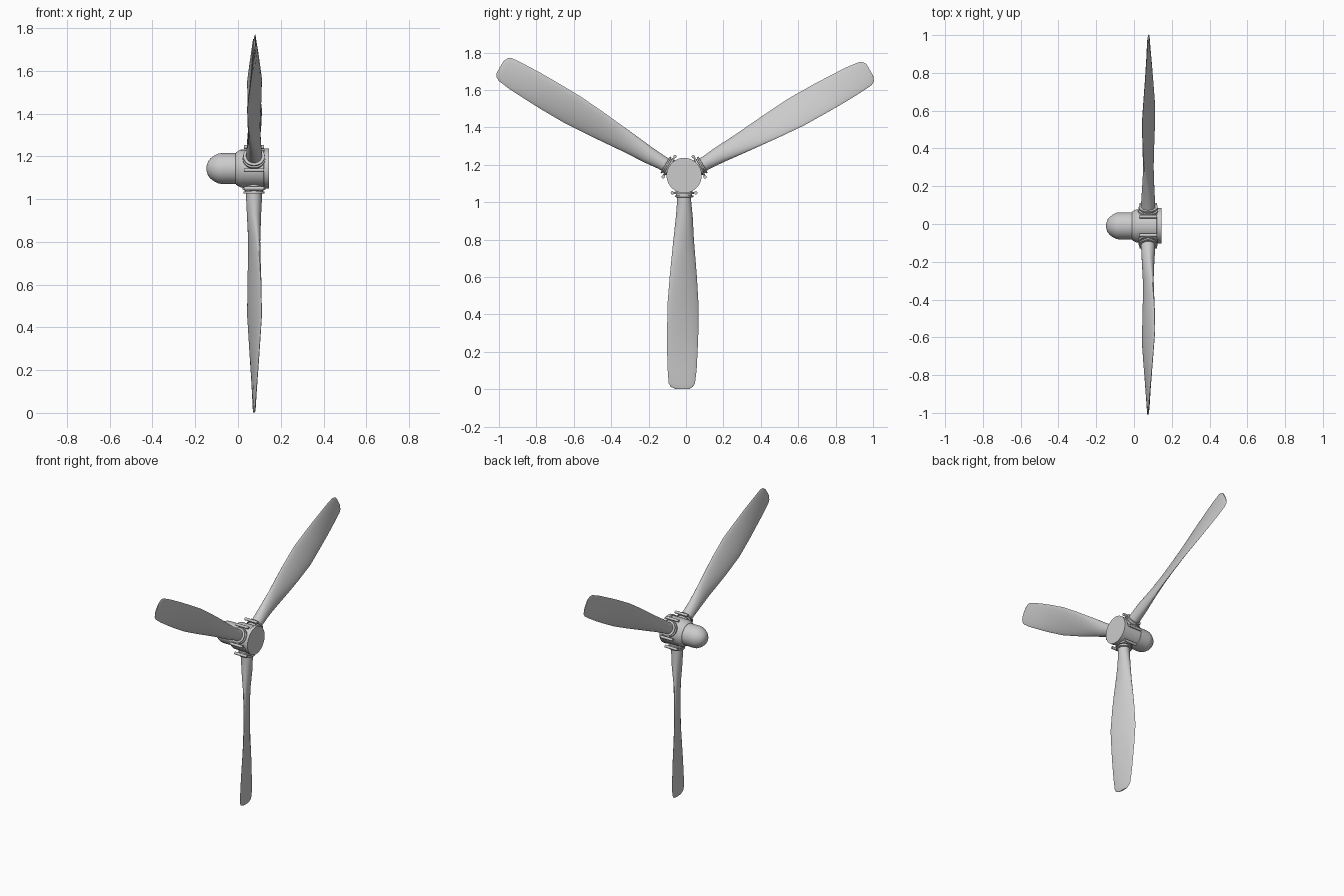
import bpy
import bmesh
from math import sin, cos, pi, radians
from mathutils import Matrix, Vector

if "Cube" in bpy.data.objects:
    bpy.data.objects.remove(bpy.data.objects["Cube"])

HUB = Vector((0, -0.01, 1.143))   # point on the spin axis, which runs along x
BLADE_X = 0.075                   # blade plane along the axis

metal = bpy.data.materials.new("plain_grey")
metal.use_nodes = True
GREY = (0.6, 0.6, 0.6, 1)
metal.diffuse_color = GREY
metal.node_tree.nodes["Principled BSDF"].inputs["Base Color"].default_value = GREY


def loft(name, rings, angle=0.0, sharp=35):
    """Skin a list of closed rings, cap both ends and turn about the spin axis."""
    bm = bmesh.new()
    loops = [[bm.verts.new(p) for p in ring] for ring in rings]
    count = len(loops[0])
    for a, b in zip(loops, loops[1:]):
        for i in range(count):
            j = (i + 1) % count
            bm.faces.new((a[i], a[j], b[j], b[i]))
    bm.faces.new(loops[0])
    bm.faces.new(loops[-1])
    bmesh.ops.recalc_face_normals(bm, faces=bm.faces)
    bm.transform(Matrix.Translation(HUB) @ Matrix.Rotation(angle, 4, "X"))
    mesh = bpy.data.meshes.new(name)
    bm.to_mesh(mesh)
    bm.free()
    mesh.materials.append(metal)
    obj = bpy.data.objects.new(name, mesh)
    bpy.context.collection.objects.link(obj)
    bpy.ops.object.select_all(action="DESELECT")
    obj.select_set(True)
    bpy.context.view_layer.objects.active = obj
    bpy.ops.object.shade_smooth_by_angle(angle=radians(sharp))
    return obj


def turned(profile, n, place):
    """Rings for a lathed profile of (distance, radius) pairs."""
    turns = [2 * pi * i / n for i in range(n)]
    return [[place(d, r * cos(t), r * sin(t)) for t in turns] for d, r in profile]


def along_axis(d, u, v):
    return (d, u, v)


def down_blade(d, u, v):
    return (BLADE_X + u, v, -d)


# Domed nose and hub barrel
loft("nose_dome", turned([(-0.147, 0.012), (-0.14, 0.034), (-0.128, 0.048), (-0.112, 0.06),
                          (-0.092, 0.07), (-0.075, 0.072), (0.0, 0.072)], 32, along_axis))
loft("hub_barrel", turned([(-0.012, 0.07), (-0.008, 0.077), (0.012, 0.088), (0.12, 0.088),
                           (0.122, 0.094), (0.145, 0.094)], 40, along_axis), sharp=25)

# Blade stations: radius, right edge, left edge, thickness, pitch slope
STATIONS = [
    (0.06, -0.038, 0.038, 0.074, 0), (0.14, -0.038, 0.038, 0.074, 0),
    (0.22, -0.044, 0.046, 0.066, 0.1), (0.34, -0.057, 0.052, 0.046, 0.32),
    (0.44, -0.067, 0.06, 0.036, 0.4), (0.54, -0.077, 0.068, 0.031, 0.42),
    (0.69, -0.089, 0.077, 0.027, 0.4), (0.84, -0.091, 0.076, 0.023, 0.28),
    (0.94, -0.091, 0.072, 0.02, 0.2), (1.04, -0.088, 0.067, 0.016, 0.12),
    (1.11, -0.083, 0.058, 0.013, 0.07), (1.13, -0.072, 0.047, 0.011, 0.06),
    (1.142, -0.045, 0.028, 0.007, 0.05),
]


def blade_ring(station, n=24):
    r, low, high, thick, slope = station
    power = 1.4 - 0.4 * min(1, thick / 0.074)
    ring = []
    for i in range(n):
        t = 2 * pi * i / n
        y = (low + high) / 2 + (high - low) / 2 * cos(t)
        bulge = thick / 2 * abs(sin(t)) ** power * (1 if sin(t) > 0 else -1)
        ring.append((BLADE_X - slope * y + bulge, y, -r))
    return ring


BLADE = [blade_ring(s) for s in STATIONS]
COLLAR = turned([(0.05, 0.046), (0.088, 0.046), (0.089, 0.053), (0.099, 0.053), (0.1, 0.043),
                 (0.107, 0.043), (0.108, 0.05), (0.116, 0.05), (0.117, 0.038)], 28, down_blade)
BOLT = turned([(0.028, 0.009), (0.122, 0.009)], 12,
              lambda d, u, v: (d, u, v - 0.112))

# Three blades, each with a root collar and two clamp bolts
for k, place in enumerate(("lower", "left_upper", "right_upper")):
    spin = k * 2 * pi / 3
    loft(place + "_blade", BLADE, spin, 50)
    loft(place + "_collar", COLLAR, spin)
    for side, turn in (("first", -34), ("second", 34)):
        loft(f"{place}_{side}_bolt", BOLT, spin + radians(turn))
